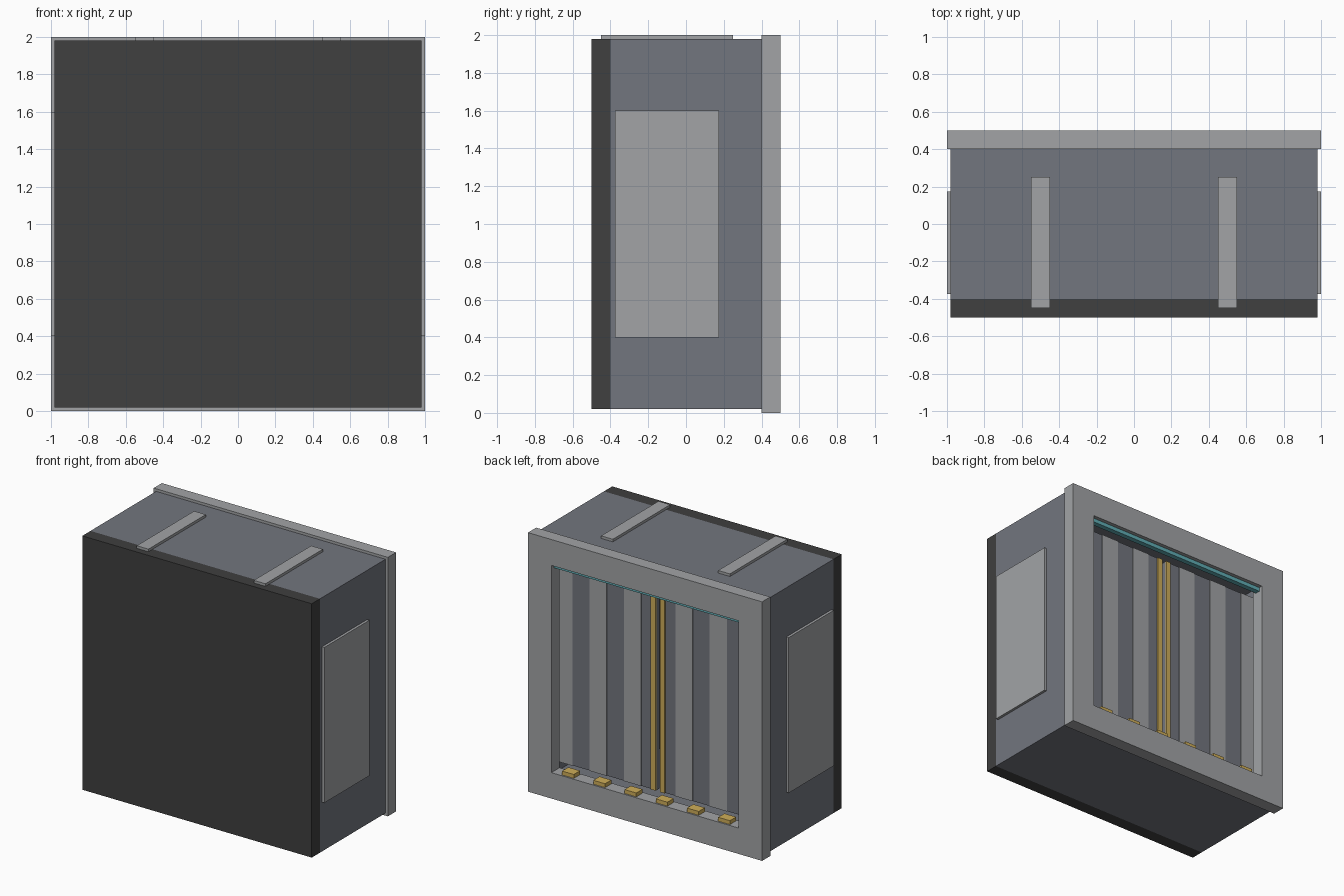
import bpy

if "Cube" in bpy.data.objects:
    bpy.data.objects.remove(bpy.data.objects["Cube"])


def material(name, r, g, b):
    m = bpy.data.materials.new(name)
    m.diffuse_color = (r, g, b, 1)
    m.use_nodes = True
    m.node_tree.nodes["Principled BSDF"].inputs["Base Color"].default_value = m.diffuse_color
    return m


BODY = material("slate", 0.17, 0.18, 0.21)
DARK = material("charcoal", 0.05, 0.05, 0.05)
LIGHT = material("light_grey", 0.36, 0.37, 0.38)
GOLD = material("gold", 0.62, 0.42, 0.10)
TEAL = material("teal", 0.12, 0.42, 0.46)


def box(name, x, y, z, mat):
    """Box given by its (min, max) range on each axis."""
    (x0, x1), (y0, y1), (z0, z1) = x, y, z
    v = [(a, b, c) for a in (x0, x1) for b in (y0, y1) for c in (z0, z1)]
    f = [(0, 1, 3, 2), (4, 6, 7, 5), (0, 4, 5, 1),
         (2, 3, 7, 6), (0, 2, 6, 4), (1, 5, 7, 3)]
    mesh = bpy.data.meshes.new(name)
    mesh.from_pydata(v, [], f)
    mesh.materials.append(mat)
    ob = bpy.data.objects.new(name, mesh)
    bpy.context.collection.objects.link(ob)
    return ob


def ring(name, half_out, half_in, y, mat):
    """Square picture frame around z = 1, open along y."""
    v = []
    for yy in y:
        for h in (half_out, half_in):
            v += [(sx * h, yy, 1 + sz * h)
                  for sx, sz in ((-1, -1), (1, -1), (1, 1), (-1, 1))]
    f = []
    for i in range(4):
        j = (i + 1) % 4
        f += [(i, j, 4 + j, 4 + i), (8 + j, 8 + i, 12 + i, 12 + j),
              (j, i, 8 + i, 8 + j), (4 + i, 4 + j, 12 + j, 12 + i)]
    mesh = bpy.data.meshes.new(name)
    mesh.from_pydata(v, [], f)
    mesh.materials.append(mat)
    ob = bpy.data.objects.new(name, mesh)
    bpy.context.collection.objects.link(ob)
    return ob


def mirrored(a, b, s):
    return tuple(sorted((s * a, s * b)))


# Hollow housing, closed front wall and rear opening frame
ring("housing", 0.98, 0.88, (-0.4, 0.4), BODY)
box("front_wall", (-0.98, 0.98), (-0.5, -0.4), (0.02, 1.98), DARK)
ring("opening_frame", 1.0, 0.8, (0.4, 0.5), LIGHT)

PITCH = 0.88 / 6
for s in (-1, 1):
    # Raised side panels and roof rails
    box("side_panel", mirrored(0.98, 1.0, s), (-0.375, 0.175), (0.4, 1.6), LIGHT)
    box("roof_rail", mirrored(0.45, 0.55, s), (-0.45, 0.25), (1.98, 2.0), LIGHT)
    # Curtain made of alternating dark and light strips
    for i in range(6):
        start = 0.018 if i == 0 else i * PITCH
        front, mat = (0.34, LIGHT) if i % 2 else (0.335, BODY)
        box("curtain_strip", mirrored(start, (i + 1) * PITCH, s),
            (0.30, front), (0.21, 1.79), mat)
    # Gold trim on the inner curtain edge
    box("curtain_trim", mirrored(0.018, 0.06, s), (0.335, 0.345), (0.21, 1.79), GOLD)

# Row of footlights on the sill
for i in range(6):
    cx = (i - 2.5) * 1.6 / 6
    box("footlight", (cx - 0.05, cx + 0.05), (0.412, 0.488), (0.2, 0.23), GOLD)

# Light bar under the top of the opening
box("light_bar", (-0.8, 0.8), (0.43, 0.47), (1.77, 1.8), TEAL)
